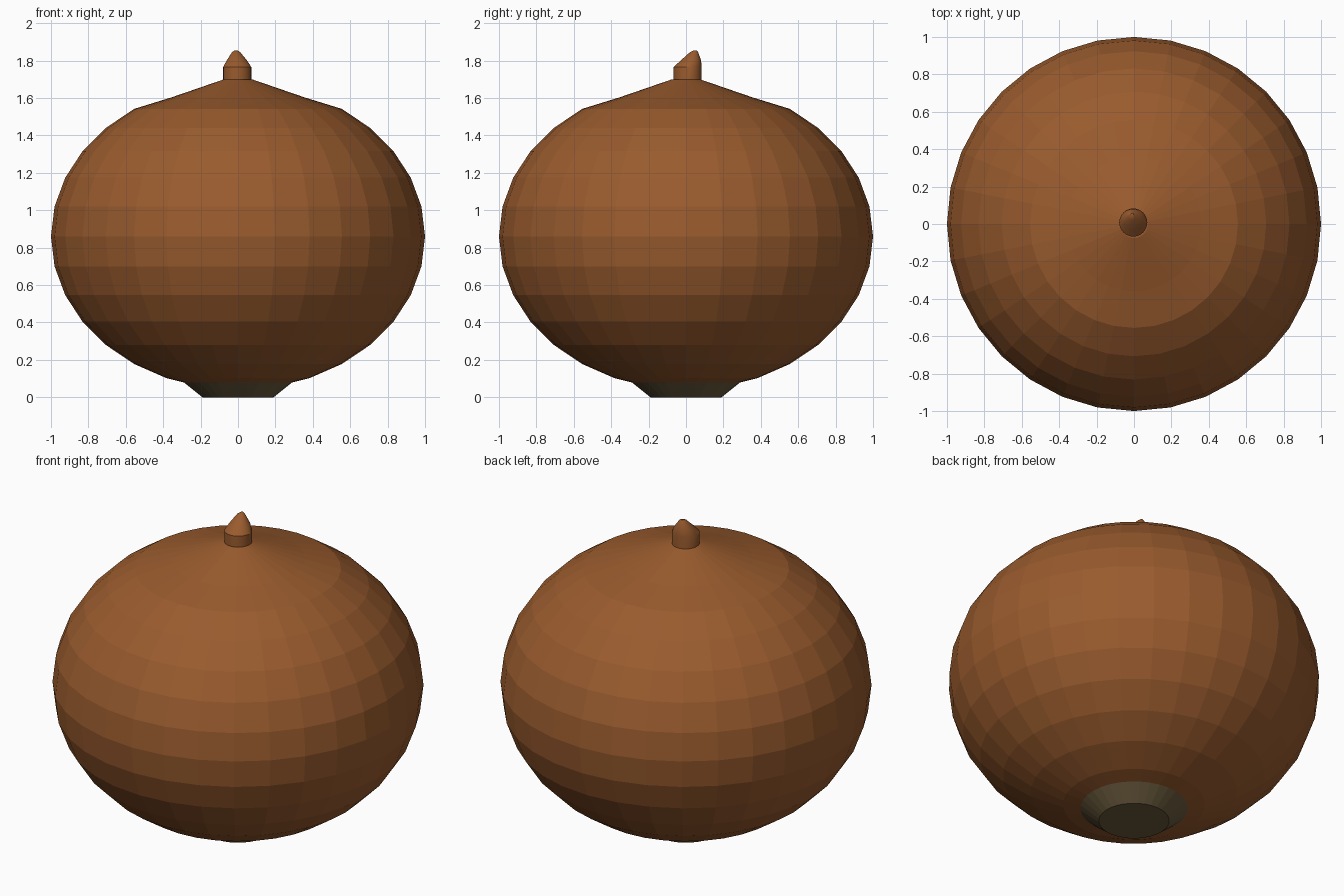
import bpy, bmesh
from math import sin, cos, pi

if "Cube" in bpy.data.objects:
    bpy.data.objects.remove(bpy.data.objects["Cube"])

SEG = 32


def material(name, rgb):
    m = bpy.data.materials.new(name)
    m.diffuse_color = (*rgb, 1)
    m.use_nodes = True
    m.node_tree.nodes["Principled BSDF"].inputs["Base Color"].default_value = m.diffuse_color
    return m


def lathe(name, rings, mat, seg=SEG, smooth=False):
    """Closed stack of circles; each ring is (radius, z, centre x, centre y)."""
    bm = bmesh.new()
    loops = []
    for r, z, cx, cy in rings:
        loops.append([bm.verts.new((cx + r * cos(2 * pi * i / seg),
                                    cy + r * sin(2 * pi * i / seg), z))
                      for i in range(seg)])
    for a, b in zip(loops, loops[1:]):
        for i in range(seg):
            j = (i + 1) % seg
            bm.faces.new((a[i], a[j], b[j], b[i]))
    bm.faces.new(loops[0][::-1])
    bm.faces.new(loops[-1])
    me = bpy.data.meshes.new(name)
    bm.to_mesh(me)
    bm.free()
    me.materials.append(mat)
    ob = bpy.data.objects.new(name, me)
    bpy.context.collection.objects.link(ob)
    if smooth:
        bpy.ops.object.select_all(action='DESELECT')
        ob.select_set(True)
        bpy.context.view_layer.objects.active = ob
        bpy.ops.object.shade_smooth_by_angle(angle=0.5)
    return ob


brown = material("brown_shell", (0.32, 0.105, 0.027))
dark = material("base_scar", (0.14, 0.10, 0.045))

# Squashed sphere body, ending in a shallow concave peak
body = [(cos(k * pi / 16), 0.86 + 0.82 * sin(k * pi / 16), 0, 0)
        for k in range(-7, 6)]
body += [(0.36, 1.602, 0, 0), (0.075, 1.70, 0, 0)]
lathe("body", body, brown)

# Flared base
lathe("base", [(0.19, 0, 0, 0), (0.29, 0.08, 0, 0)], dark)

# Stem with a leaning tip
x, y = -0.004, 0.008
lathe("stem", [(0.075, 1.68, x, y), (0.075, 1.765, x, y),
               (0.055, 1.80, x - 0.002, y + 0.018),
               (0.022, 1.845, -0.01, 0.043),
               (0.008, 1.855, -0.01, 0.05)], brown, smooth=True)
